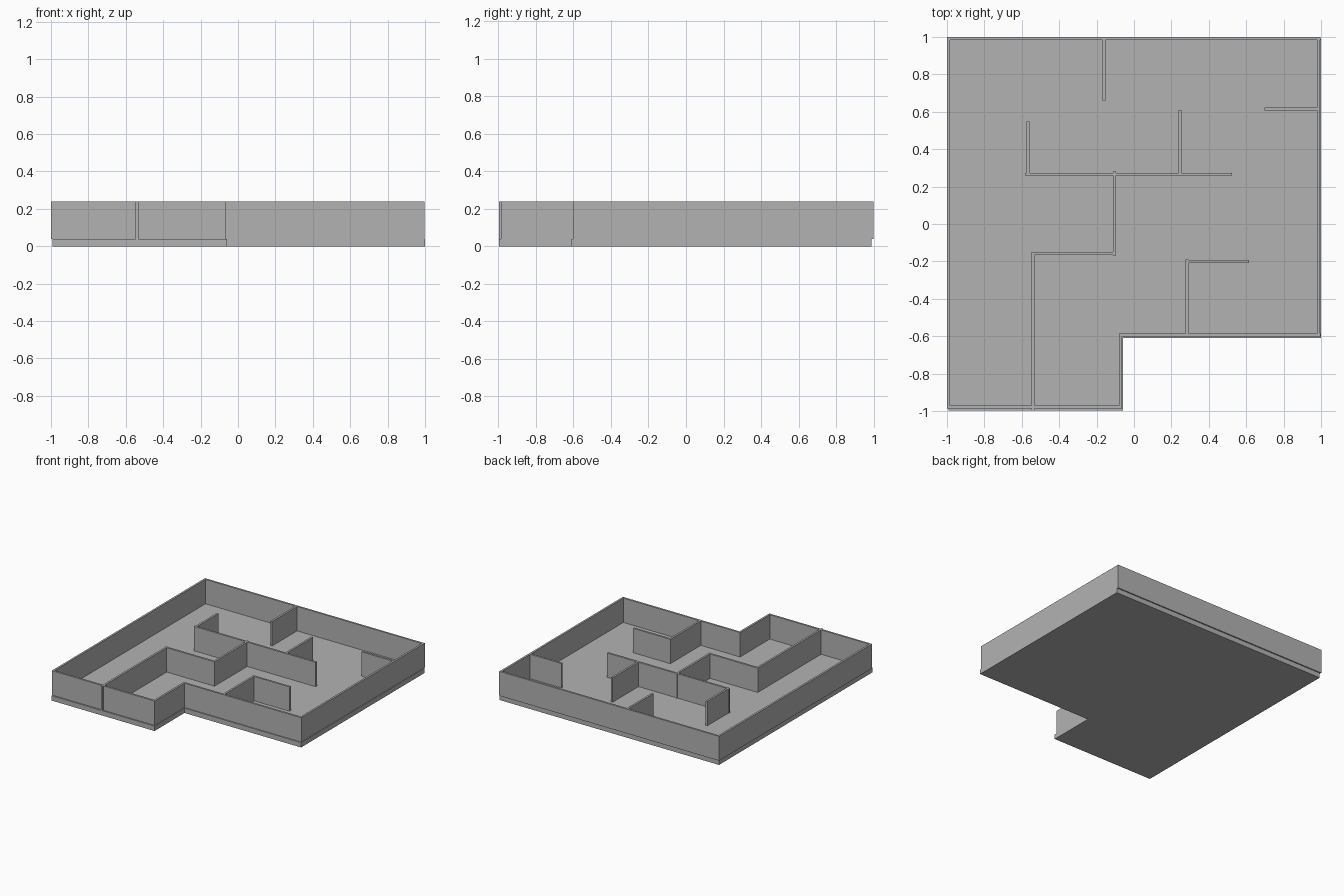
import bpy
import bmesh

cube = bpy.data.objects.get("Cube")
if cube:
    bpy.data.objects.remove(cube, do_unlink=True)

grey = bpy.data.materials.new("plain_grey")
grey.use_nodes = True
colour = (0.45, 0.45, 0.45, 1)
grey.diffuse_color = colour
grey.node_tree.nodes["Principled BSDF"].inputs["Base Color"].default_value = colour

FLOOR_TOP = 0.04
WALL_TOP = 0.24
THICK = 0.016


def prism(name, outline, z0, z1):
    """Extrude a flat outline between two heights."""
    bm = bmesh.new()
    face = bm.faces.new([bm.verts.new((x, y, z0)) for x, y in outline])
    top = bmesh.ops.extrude_face_region(bm, geom=[face])["geom"]
    for v in top:
        if isinstance(v, bmesh.types.BMVert):
            v.co.z = z1
    bmesh.ops.recalc_face_normals(bm, faces=bm.faces)
    mesh = bpy.data.meshes.new(name)
    bm.to_mesh(mesh)
    bm.free()
    mesh.materials.append(grey)
    obj = bpy.data.objects.new(name, mesh)
    bpy.context.collection.objects.link(obj)
    return obj


def wall_x(name, y, x0, x1):
    h = THICK / 2
    prism(name, [(x0, y - h), (x1, y - h), (x1, y + h), (x0, y + h)], FLOOR_TOP, WALL_TOP)


def wall_y(name, x, y0, y1):
    h = THICK / 2
    prism(name, [(x - h, y0), (x + h, y0), (x + h, y1), (x - h, y1)], FLOOR_TOP, WALL_TOP)


# L-shaped floor slab
prism("floor", [(-0.993, -0.998), (-0.059, -0.998), (-0.059, -0.61),
                (1, -0.61), (1, 0.99), (-0.993, 0.99)], 0, FLOOR_TOP)

# Outer walls, set slightly back and to the right of the slab
wall_y("right_outer_wall", -0.992, -0.987, 1)
wall_x("back_outer_wall", 0.992, -1, 0.996)
wall_y("left_outer_wall", 0.987, -0.602, 1)
wall_x("front_outer_wall", -0.979, -1, -0.065)
wall_y("notch_side_wall", -0.073, -0.987, -0.586)
wall_x("notch_front_wall", -0.594, -0.081, 0.996)

# Inner walls running side to side
wall_x("left_stub_wall", 0.614, 0.697, 0.99)
wall_x("centre_cross_wall", 0.266, -0.582, 0.525)
wall_x("hall_cross_wall", -0.158, -0.547, -0.097)
wall_x("small_room_wall", -0.2, 0.276, 0.614)

# Inner walls running front to back
wall_y("back_stub_wall", -0.16, 0.66, 0.99)
wall_y("left_room_wall", 0.247, 0.266, 0.61)
wall_y("right_room_wall", -0.568, 0.257, 0.547)
wall_y("centre_wall", -0.105, -0.169, 0.28)
wall_y("hall_wall", -0.539, -0.997, -0.15)
wall_y("small_room_side_wall", 0.284, -0.594, -0.19)
